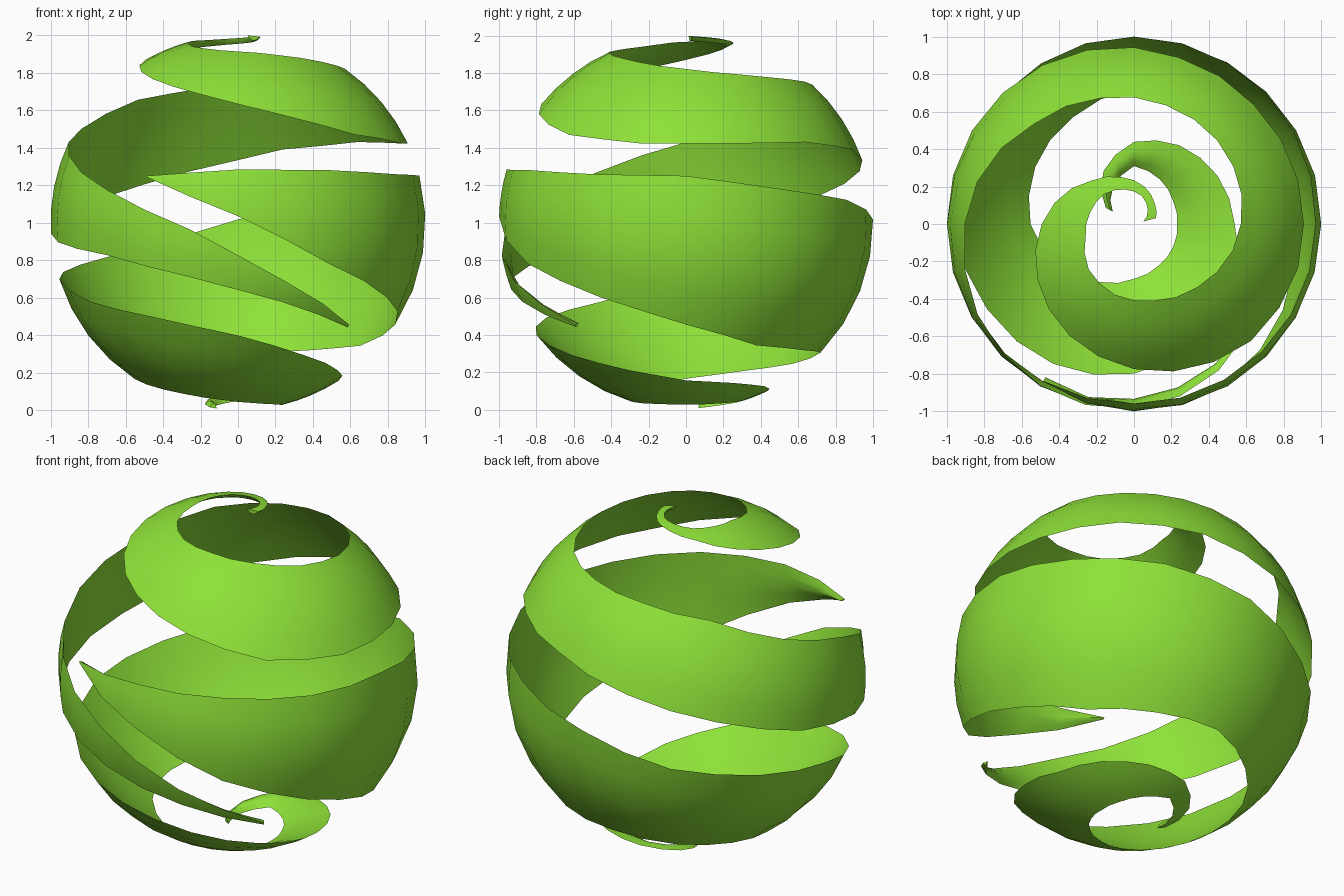
import bpy, bmesh
from math import sin, cos, pi, radians

if "Cube" in bpy.data.objects:
    bpy.data.objects.remove(bpy.data.objects["Cube"])

# Edge latitudes (degrees from the top pole) for every 30 degrees of turn: (upper, lower)
UPPER = [(3, 7), (6, 9), (9, 12), (11, 15), (13, 19), (14, 26), (15.5, 33), (20, 40),
         (23, 47), (25, 54.5), (28.5, 62), (33, 65), (36.5, 65), (39, 64.5), (41, 67),
         (44, 74), (49, 82), (60, 90.5), (69, 96), (80, 100), (92, 107), (108, 115),
         (123, 124)]
LOWER = [(75.5, 76), (73.5, 88), (73.7, 102.7), (75, 113.5), (75.5, 123), (79.5, 131),
         (83, 133), (89, 134), (98, 139), (103, 142.5), (107.5, 146.5), (115, 153),
         (120.5, 159), (127, 163), (135, 165), (142, 166), (147.5, 166.7), (149, 166),
         (151, 164), (154, 162), (161, 167), (170, 172.5)]

mat = bpy.data.materials.new("green_peel")
mat.diffuse_color = (0.27, 0.75, 0.04, 1)
mat.use_nodes = True
mat.node_tree.nodes["Principled BSDF"].inputs["Base Color"].default_value = mat.diffuse_color


def ribbon(name, start, edges, across=4, split=2, thick=0.025):
    """Spiral strip on a unit sphere, closed by a slightly thicker inner face."""
    bm = bmesh.new()
    rings = []
    for i in range((len(edges) - 1) * split + 1):
        k = min(i // split, len(edges) - 2)
        f = i / split - k
        a, b = ((1 - f) * edges[k][j] + f * edges[k + 1][j] for j in (0, 1))
        th = radians(start + 30 * i / split)
        # outer row from upper to lower edge, then inner row back
        steps = [(v / across, 1.0) for v in range(across + 1)]
        steps += [(v / across, 1 - thick * sin(pi * v / across))
                  for v in range(across - 1, 0, -1)]
        ring = []
        for v, r in steps:
            ph = radians(a + (b - a) * v)
            ring.append(bm.verts.new((r * sin(ph) * cos(th), r * sin(ph) * sin(th),
                                      1 + r * cos(ph))))
        rings.append(ring)
    n = len(rings[0])
    for p, q in zip(rings, rings[1:]):
        for j in range(n):
            bm.faces.new((p[j], p[(j + 1) % n], q[(j + 1) % n], q[j]))
    bm.faces.new(rings[0])
    bm.faces.new(rings[-1])
    bmesh.ops.recalc_face_normals(bm, faces=bm.faces)
    me = bpy.data.meshes.new(name)
    bm.to_mesh(me)
    bm.free()
    me.materials.append(mat)
    ob = bpy.data.objects.new(name, me)
    bpy.context.collection.objects.link(ob)
    bpy.ops.object.select_all(action='DESELECT')
    ob.select_set(True)
    bpy.context.view_layer.objects.active = ob
    bpy.ops.object.shade_smooth_by_angle(angle=radians(40))


# Two interleaved strips of peel
ribbon("upper_peel_strip", 15, UPPER)
ribbon("lower_peel_strip", 240, LOWER)
